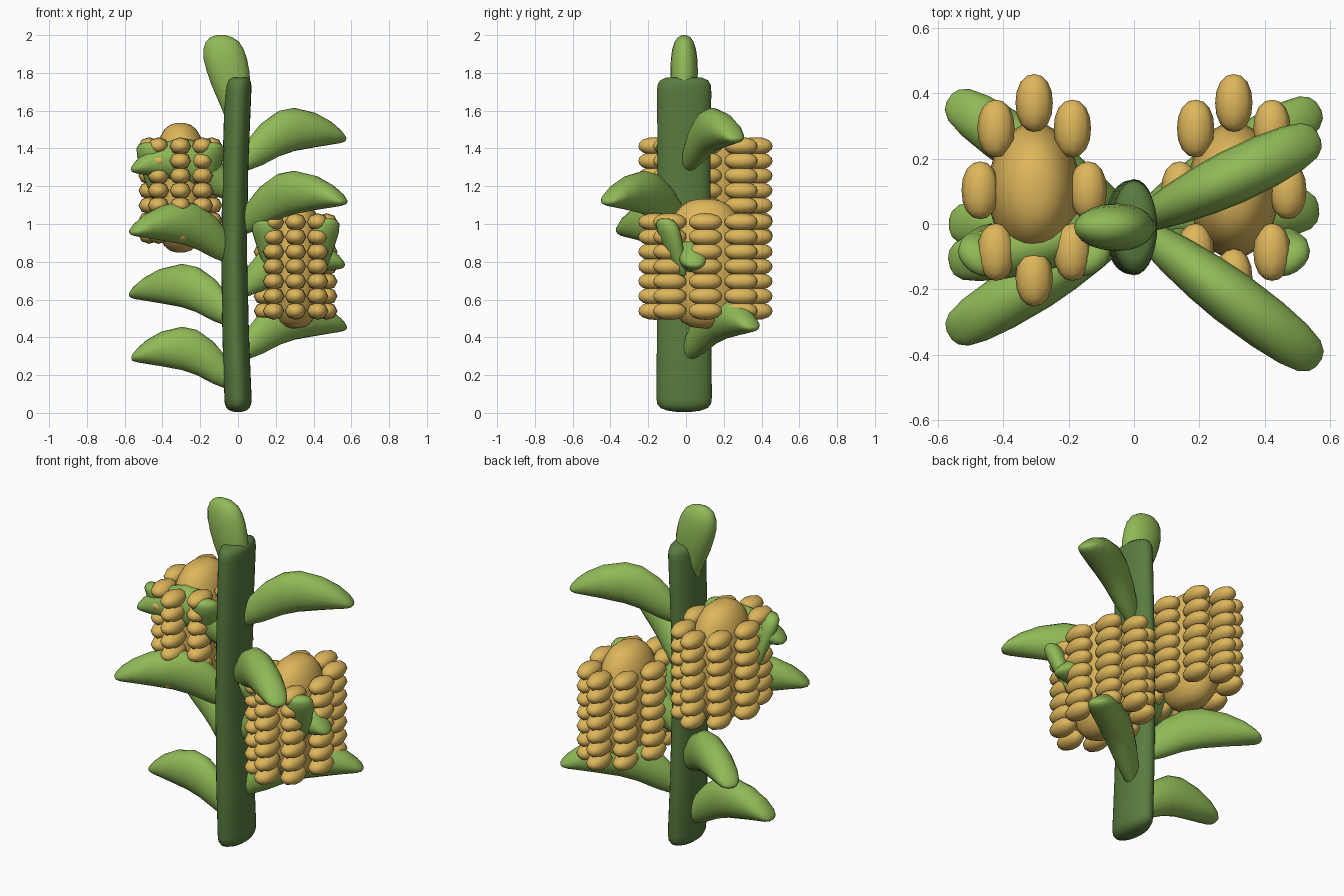
import bpy, bmesh, math
from mathutils import Vector as V, Matrix

cube = bpy.data.objects.get("Cube")
if cube:
    bpy.data.objects.remove(cube)


def material(name, rgb):
    m = bpy.data.materials.new(name)
    m.use_nodes = True
    color = (*rgb, 1)
    m.diffuse_color = color
    bsdf = next(n for n in m.node_tree.nodes if n.type == 'BSDF_PRINCIPLED')
    bsdf.inputs["Base Color"].default_value = color
    return m


stalk_green = material("stalk green", (0.10, 0.20, 0.05))
leaf_green = material("leaf green", (0.28, 0.49, 0.095))
corn_yellow = material("corn yellow", (0.73, 0.47, 0.105))


def finish(bm, name, mat):
    bmesh.ops.recalc_face_normals(bm, faces=bm.faces)
    for f in bm.faces:
        f.smooth = True
    me = bpy.data.meshes.new(name)
    bm.to_mesh(me)
    bm.free()
    me.materials.append(mat)
    ob = bpy.data.objects.new(name, me)
    bpy.context.collection.objects.link(ob)
    return ob


def loft(name, mat, rings, sides=20):
    """Skin elliptical rings, each given as (centre, half axis, half axis)."""
    bm = bmesh.new()
    loops = []
    for c, a, b in rings:
        angles = [math.tau * i / sides for i in range(sides)]
        loops.append([bm.verts.new(c + a * math.cos(t) + b * math.sin(t)) for t in angles])
    for lo, hi in zip(loops, loops[1:]):
        for i in range(sides):
            j = (i + 1) % sides
            bm.faces.new((lo[i], lo[j], hi[j], hi[i]))
    bm.faces.new(loops[0])
    bm.faces.new(loops[-1])
    return finish(bm, name, mat)


def blunt_ball(bm, centre, radii, u, v, power, tilt=0):
    """Ellipsoid whose sides bulge towards a box as power rises above 2."""
    ball = bmesh.ops.create_uvsphere(bm, u_segments=u, v_segments=v, radius=1)["verts"]
    for vert in ball:
        p = vert.co
        p /= (math.hypot(p.x, p.y) ** power + abs(p.z) ** power) ** (1 / power)
    place = (Matrix.Translation(centre) @ Matrix.Diagonal((*radii, 1))
             @ Matrix.Rotation(tilt, 4, 'X'))
    bmesh.ops.transform(bm, matrix=place, verts=ball)


# Stalk: a gently bowed oval column with rounded ends
stalk = []
for z, x, size in [(0.006, 0, 0.3), (0.012, 0, 0.6), (0.026, 0, 0.85), (0.048, 0, 0.97), (0.08, 0, 1),
                   (0.4, -0.012, 0.98), (0.85, -0.021, 0.95), (1.3, -0.014, 0.95),
                   (1.7, 0, 0.98), (1.735, 0.002, 0.96), (1.76, 0.003, 0.87), (1.775, 0.003, 0.65)]:
    stalk.append((V((x, -0.01, z)), V((0.072 * size, 0, 0)), V((0, 0.147 * size, 0))))
loft("stalk", stalk_green, stalk, 28)

# Side leaves: (distance out, lower edge, upper edge, half width), heights from the tip
LEAF = [(0.01, -0.18, -0.09, 0.03), (0.05, -0.167, -0.01, 0.047), (0.13, -0.137, 0.087, 0.065),
        (0.22, -0.09, 0.15, 0.078), (0.30, -0.063, 0.166, 0.084), (0.41, -0.043, 0.14, 0.082),
        (0.49, -0.03, 0.095, 0.073), (0.54, -0.022, 0.05, 0.058), (0.562, -0.015, 0.022, 0.038),
        (0.57, -0.005, 0.007, 0.015)]


def leaf(name, side, tip_z, tip_y):
    run = V((side * 0.565, tip_y, 0))
    across = V((-run.y, run.x, 0)).normalized()
    rings = []
    for d, lo, hi, w in LEAF:
        centre = run * (d / 0.57) + V((0, 0, tip_z + (lo + hi) / 2))
        rings.append((centre, across * w, V((0, 0, (hi - lo) / 2))))
    loft(name, leaf_green, rings)


for label, side, first, sweeps in [("left", 1, 0.45, (0.36, 0.045, -0.425, 0.27)),
                                   ("right", -1, 0.29, (0, 0.385, -0.34, -0.12))]:
    for i, tip_y in enumerate(sweeps):
        leaf(f"{label}_leaf_{i + 1}", side, first + i * 0.333, tip_y)

# Top leaf: (height, left edge, right edge, half depth)
top = []
for z, x0, x1, w in [(1.46, 0, 0.04, 0.015), (1.566, -0.068, 0.06, 0.047), (1.66, -0.108, 0.066, 0.062),
                     (1.74, -0.142, 0.066, 0.07), (1.81, -0.166, 0.06, 0.073), (1.873, -0.182, 0.048, 0.07),
                     (1.926, -0.183, 0.03, 0.063), (1.965, -0.17, 0.005, 0.05),
                     (1.988, -0.148, -0.028, 0.034), (2.0, -0.115, -0.065, 0.012)]:
    top.append((V(((x0 + x1) / 2, -0.01, z)), V(((x1 - x0) / 2, 0, 0)), V((0, w, 0))))
loft("top_leaf", leaf_green, top)

# Cobs: a blunt core, seven rows of eight kernels, and two front husks
for label, centre in [("left", V((0.305, 0.103, 0.79))), ("right", V((-0.305, 0.103, 1.192)))]:
    bm = bmesh.new()
    blunt_ball(bm, centre, (0.142, 0.208, 0.343), 24, 16, 2.7)
    finish(bm, label + "_cob_core", corn_yellow)

    bm = bmesh.new()
    for row in range(-3, 4):
        for k in range(8):
            a = math.tau * k / 8
            offset = V((0.165 * math.cos(a), 0.267 * math.sin(a), row * 0.0785 - 0.015))
            blunt_ball(bm, centre + offset, (0.057, 0.088, 0.047), 8, 8, 2.2, math.pi / 2)
    finish(bm, label + "_cob_kernels", corn_yellow)

    for part, s in [("outer", 1), ("inner", -1)]:
        low = centre + V((s * 0.12, -0.12, -0.07))
        high = centre + V((s * 0.172, -0.215, 0.24))
        wide, thick = V((s * 0.83, 0.55, 0)), V((s * 0.55, -0.83, 0))
        rings = []
        for t, w in [(0, 0.01), (0.06, 0.03), (0.25, 0.048), (0.5, 0.064), (0.75, 0.076),
                     (0.9, 0.072), (0.97, 0.053), (1, 0.018)]:
            rings.append((low.lerp(high, t), wide * w, thick * w * 0.7))
        loft(f"{label}_cob_{part}_husk", leaf_green, rings, 16)
